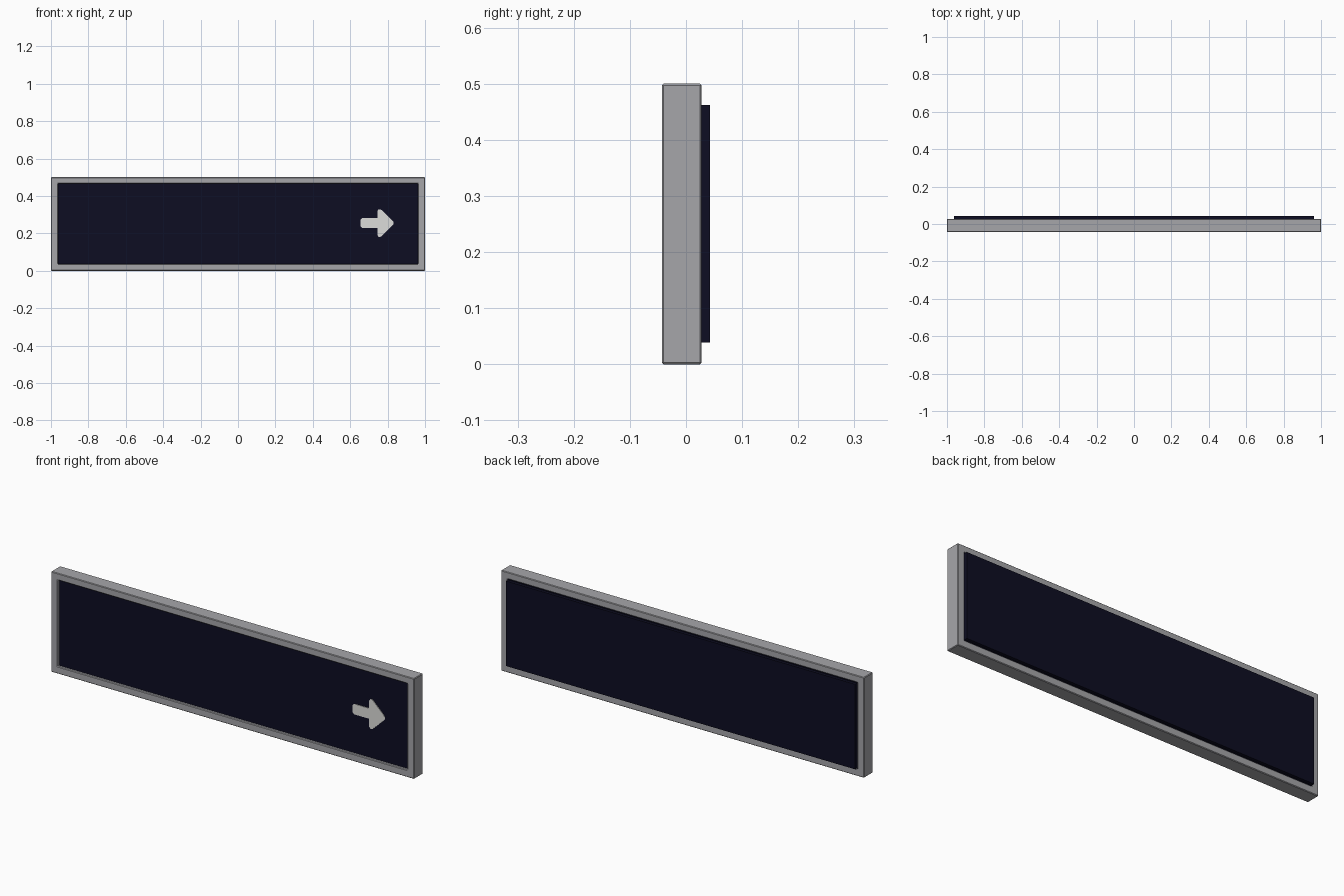
import bpy, bmesh

if "Cube" in bpy.data.objects:
    bpy.data.objects.remove(bpy.data.objects["Cube"])

def material(name, color):
    m = bpy.data.materials.new(name)
    m.diffuse_color = (*color, 1)
    m.use_nodes = True
    m.node_tree.nodes["Principled BSDF"].inputs["Base Color"].default_value = m.diffuse_color
    return m

GREY = material("frame grey", (0.38, 0.38, 0.40))
NAVY = material("screen navy", (0.004, 0.004, 0.016))
PALE = material("arrow pale grey", (0.72, 0.72, 0.70))

def finish(name, bm, mat):
    bmesh.ops.recalc_face_normals(bm, faces=bm.faces)
    me = bpy.data.meshes.new(name)
    bm.to_mesh(me)
    bm.free()
    me.materials.append(mat)
    ob = bpy.data.objects.new(name, me)
    bpy.context.collection.objects.link(ob)
    return ob

def box(name, lo, hi, mat):
    bm = bmesh.new()
    bmesh.ops.create_cube(bm, size=1)
    for v in bm.verts:
        v.co = [(a + b) / 2 + c * (b - a) for a, b, c in zip(lo, hi, v.co)]
    return finish(name, bm, mat)

def plate(name, points, y0, y1, mat):
    bm = bmesh.new()
    face = bm.faces.new([bm.verts.new((x, y0, z)) for x, z in points])
    out = bmesh.ops.extrude_face_region(bm, geom=[face])["geom"]
    for v in out:
        if isinstance(v, bmesh.types.BMVert):
            v.co.y = y1
    return finish(name, bm, mat)

# Rectangular frame ring with lightly bevelled edges
bm = bmesh.new()
FRONT, BACK = -0.043, 0.028
rings = []
for x, z0, z1, y in ((1, 0, 0.5, FRONT), (1, 0, 0.5, BACK),
                     (0.963, 0.036, 0.466, BACK), (0.963, 0.036, 0.466, FRONT)):
    rings.append([bm.verts.new((a, y, b)) for a, b in ((-x, z0), (x, z0), (x, z1), (-x, z1))])
for r, s in zip(rings, rings[1:] + rings[:1]):
    for i in range(4):
        j = (i + 1) % 4
        bm.faces.new((r[i], r[j], s[j], s[i]))
frame = finish("frame", bm, GREY)
bevel = frame.modifiers.new("soft edges", "BEVEL")
bevel.width = 0.003
bevel.segments = 1

# Screen: recessed at the front, standing proud at the back
box("front_screen", (-0.963, -0.03, 0.036), (0.963, 0.028, 0.466), NAVY)
box("back_screen", (-0.962, 0.028, 0.039), (0.962, 0.043, 0.462), NAVY)

# Arrow with softened corners, mirrored about its centre line
half = [(0.655, 0.018), (0.663, 0.026), (0.745, 0.026), (0.745, 0.064), (0.752, 0.074),
        (0.764, 0.073), (0.820, 0.019), (0.832, 0.005)]
CZ = 0.255
outline = [(x, CZ + z) for x, z in half] + [(x, CZ - z) for x, z in reversed(half)]
plate("arrow", outline, -0.033, -0.0295, PALE)
